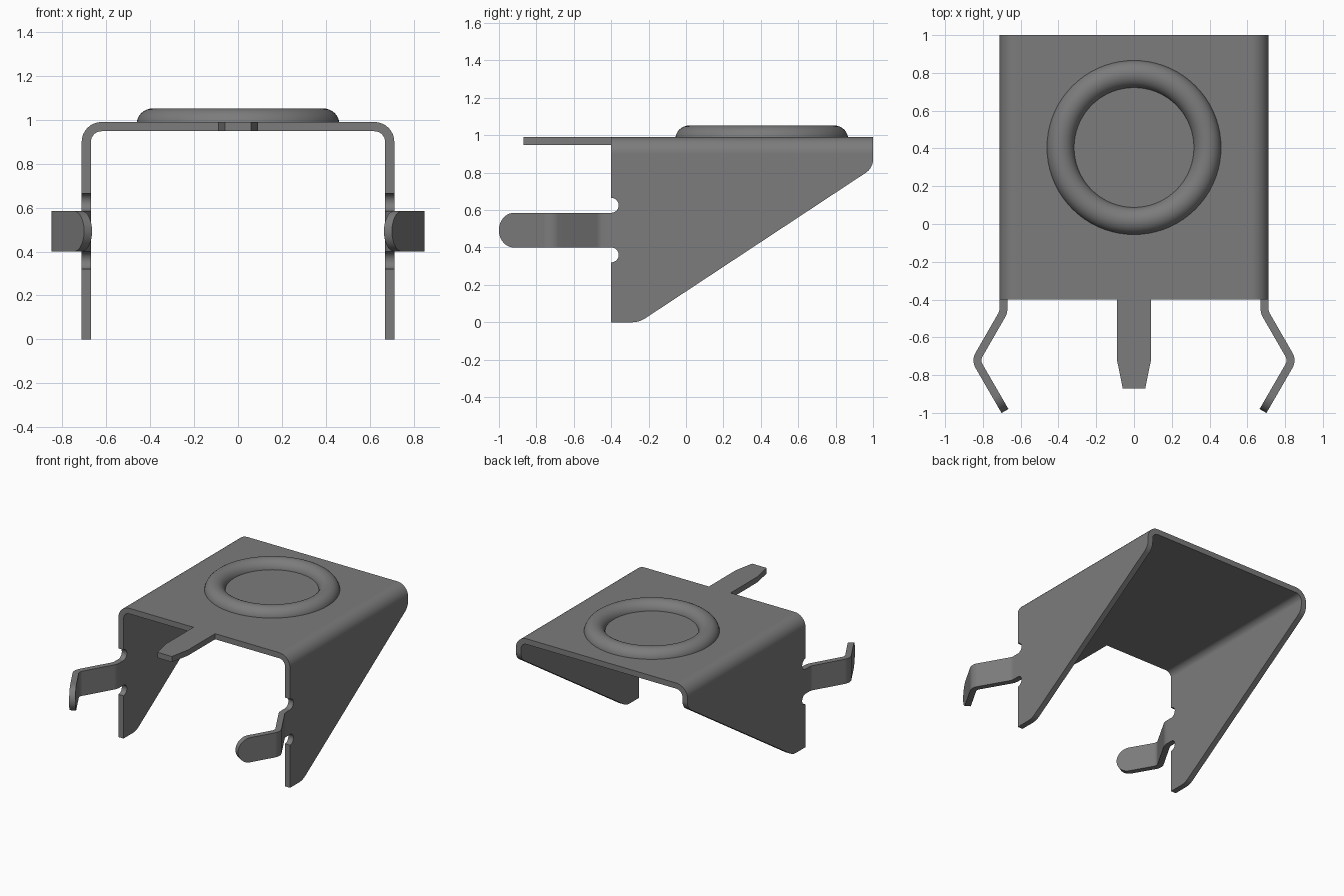
import bpy, bmesh, math
from mathutils import Vector

if "Cube" in bpy.data.objects:
    bpy.data.objects.remove(bpy.data.objects["Cube"], do_unlink=True)

steel = bpy.data.materials.new("grey steel")
steel.use_nodes = True
GREY = (0.2, 0.2, 0.2, 1)
steel.diffuse_color = GREY
steel.node_tree.nodes["Principled BSDF"].inputs["Base Color"].default_value = GREY

T = 0.042          # sheet thickness
OUT = 0.712        # outer half width
TOP = 0.99         # top of the plate
FRONT = -0.40      # front edge of the plate


def round_path(pts, closed=True, steps=8):
    """Turn (x, y, radius) corners into a path with round corners."""
    out = []
    n = len(pts)
    for i, (x, y, r) in enumerate(pts):
        p = Vector((x, y))
        if r == 0 or (not closed and i in (0, n - 1)):
            out.append(p)
            continue
        u = (Vector(pts[i - 1][:2]) - p).normalized()
        v = (Vector(pts[(i + 1) % n][:2]) - p).normalized()
        half = u.angle(v) / 2
        c = p + (u + v).normalized() * r / math.sin(half)
        s = p + u * r / math.tan(half) - c
        e = p + v * r / math.tan(half) - c
        th = s.angle(e)
        for k in range(steps + 1):
            f = k / steps
            out.append(c + (s * math.sin((1 - f) * th) + e * math.sin(f * th)) / math.sin(th))
    return out


def finish(name, bm):
    bmesh.ops.recalc_face_normals(bm, faces=bm.faces[:])
    me = bpy.data.meshes.new(name)
    bm.to_mesh(me)
    bm.free()
    me.materials.append(steel)
    ob = bpy.data.objects.new(name, me)
    bpy.context.collection.objects.link(ob)
    return ob


def activate(ob):
    bpy.ops.object.select_all(action='DESELECT')
    ob.select_set(True)
    bpy.context.view_layer.objects.active = ob


def smooth(ob):
    activate(ob)
    bpy.ops.object.shade_smooth_by_angle(angle=math.radians(30))
    wn = ob.modifiers.new("flat faces stay flat", 'WEIGHTED_NORMAL')
    wn.keep_sharp = True


def prism(name, pts3d, offset):
    bm = bmesh.new()
    face = bm.faces.new([bm.verts.new(p) for p in pts3d])
    ext = bmesh.ops.extrude_face_region(bm, geom=[face])
    verts = [g for g in ext["geom"] if isinstance(g, bmesh.types.BMVert)]
    bmesh.ops.translate(bm, verts=verts, vec=offset)
    return finish(name, bm)


# Bent sheet: U section run along y, longer than needed
inn = OUT - T
section = round_path([
    (-OUT, -0.1, 0), (-OUT, TOP, 0.09), (OUT, TOP, 0.09), (OUT, -0.1, 0),
    (inn, -0.1, 0), (inn, TOP - T, 0.048), (-inn, TOP - T, 0.048), (-inn, -0.1, 0)])
body = prism("bracket_body", [(p.x, -0.6, p.y) for p in section], (0, 1.8, 0))


# Side outline with sloped lower edge and two relief notches beside the clip
def notch(z):
    return [(FRONT + 0.04 * math.sin(a), z + 0.04 * math.cos(a), 0)
            for a in (math.pi * k / 12 for k in range(13))]


outline = round_path([(FRONT, 1.2, 0)] + notch(0.625) + notch(0.36) + [
    (FRONT, 0, 0), (-0.25, 0, 0.13), (1.0, 0.825, 0.085), (1.0, 1.2, 0)])
cutter = prism("side_outline_cutter", [(-1, p.x, p.y) for p in outline], (2, 0, 0))
cutter.hide_render = True
mod = body.modifiers.new("trim", 'BOOLEAN')
mod.operation = 'INTERSECT'
mod.solver = 'EXACT'
mod.object = cutter
activate(body)
bpy.ops.object.modifier_apply(modifier=mod.name)
bpy.data.objects.remove(cutter, do_unlink=True)
smooth(body)

# Tapered tongue on the front edge
tongue = [(-0.09, FRONT), (-0.09, -0.72), (-0.06, -0.87),
          (0.06, -0.87), (0.09, -0.72), (0.09, FRONT)]
prism("front_tongue", [(x, y, TOP - T) for x, y in tongue], (0, 0, T))

# Raised round bead on the plate
bm = bmesh.new()
SEG, ARC = 72, 16
rings = []
for i in range(SEG):
    a = 2 * math.pi * i / SEG
    ring = []
    for k in range(ARC + 1):
        b = math.pi * k / ARC
        r = 0.389 + 0.073 * math.cos(b)
        ring.append(bm.verts.new((r * math.cos(a), 0.405 + r * math.sin(a),
                                  0.979 + 0.073 * math.sin(b))))
    rings.append(ring)
for i in range(SEG):
    p, q = rings[i], rings[(i + 1) % SEG]
    for k in range(ARC):
        bm.faces.new((p[k], q[k], q[k + 1], p[k + 1]))
bead = finish("raised_bead", bm)
for poly in bead.data.polygons:
    poly.use_smooth = True


# Spring clips: bent strips with a round end
def clip(name, side):
    half, zc = 0.0925, 0.4925
    path = round_path([(OUT - T / 2, FRONT, 0), (OUT - T / 2, -0.467, 0.08),
                       (0.838, -0.722, 0.06), (0.683, -0.99, 0)], closed=False)
    end = path.pop()
    d = (end - path[-1]).normalized()
    heights = [half] * len(path)
    for k in range(13):
        a = math.pi / 2 * k / 12
        path.append(end - d * half * (1 - math.sin(a)))
        heights.append(half * math.cos(a))
    bm = bmesh.new()
    loops = []
    for i, (p, h) in enumerate(zip(path, heights)):
        before = (p - path[i - 1]).normalized() if i else (path[1] - p).normalized()
        after = (path[i + 1] - p).normalized() if i + 1 < len(path) else before
        tan = (before + after).normalized()
        off = Vector((-tan.y, tan.x)) * (T / 2) / tan.dot(before)
        loops.append([bm.verts.new((side * (p.x + s * off.x), p.y + s * off.y, zc + z * h))
                      for s, z in ((1, 1), (1, -1), (-1, -1), (-1, 1))])
    for p, q in zip(loops, loops[1:]):
        for k in range(4):
            bm.faces.new((p[k], p[(k + 1) % 4], q[(k + 1) % 4], q[k]))
    bmesh.ops.remove_doubles(bm, verts=bm.verts[:], dist=1e-5)
    smooth(finish(name, bm))


clip("left_clip", 1)
clip("right_clip", -1)
